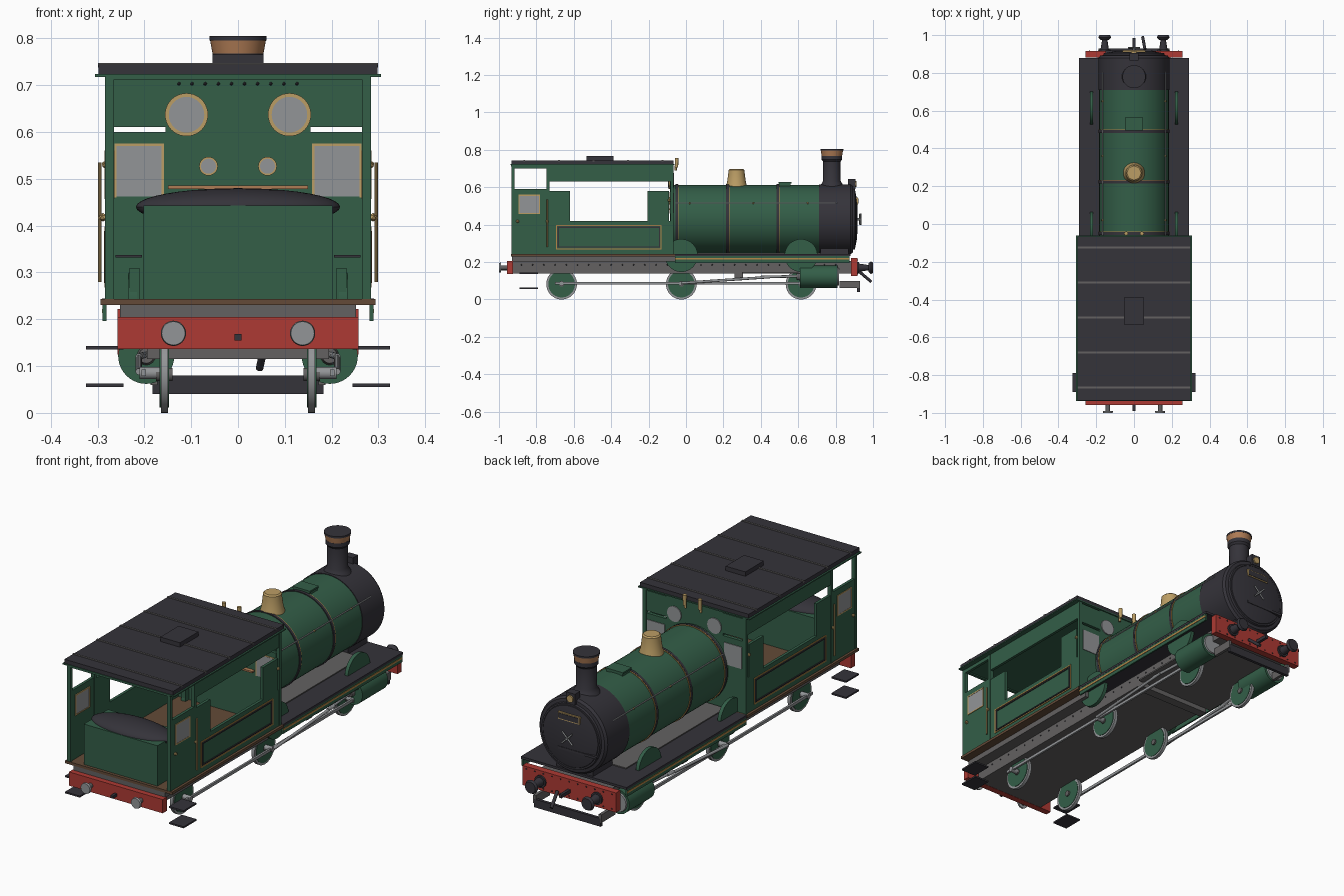
import bpy, bmesh, math
from mathutils import Vector, Matrix

def mat(name, r, g, b):
    m = bpy.data.materials.new(name)
    m.diffuse_color = (r, g, b, 1)
    return m

GREEN = mat("engine_green", .033, .112, .064)
BLACK = mat("soot_black", .035, .033, .042)
RED = mat("beam_red", .42, .042, .033)
BRASS = mat("brass", .5, .34, .13)
COPPER = mat("copper", .43, .2, .09)
LINING = mat("lining_orange", .47, .25, .065)
WOOD = mat("floor_brown", .125, .068, .038)
STEEL = mat("frame_grey", .125, .12, .12)
BRIGHT = mat("bright_grey", .29, .3, .31)

def finish(name, bm, m, mirror=False):
    me = bpy.data.meshes.new(name)
    bm.to_mesh(me)
    bm.free()
    me.materials.append(m)
    for p in me.polygons:
        p.use_smooth = True
    me.set_sharp_from_angle(angle=math.radians(35))
    ob = bpy.data.objects.new(name, me)
    bpy.context.collection.objects.link(ob)
    if mirror:
        ob.modifiers.new("mirror", 'MIRROR')
    return ob

def boxes(name, m, dims, mirror=False):
    bm = bmesh.new()
    for x0, x1, y0, y1, z0, z1 in dims:
        bmesh.ops.create_cube(bm, size=1, matrix=Matrix.Translation(((x0+x1)/2, (y0+y1)/2, (z0+z1)/2))
                              @ Matrix.Diagonal((x1-x0, y1-y0, z1-z0, 1)))
    return finish(name, bm, m, mirror)

def rods(name, m, items, mirror=False, seg=32):
    # each item: start, end, start radius, end radius
    bm = bmesh.new()
    for a, b, r0, r1 in items:
        a, b = Vector(a), Vector(b)
        d = b - a
        M = Matrix.Translation((a+b)/2) @ Vector((0, 0, 1)).rotation_difference(d).to_matrix().to_4x4()
        bmesh.ops.create_cone(bm, cap_ends=True, segments=seg, radius1=r0, radius2=r1, depth=d.length, matrix=M)
    return finish(name, bm, m, mirror)

def lathe(name, m, prof, origin, axis='Z', seg=48):
    bm = bmesh.new()
    vs = [bm.verts.new((r, 0, h)) for r, h in prof]
    es = [bm.edges.new(p) for p in zip(vs, vs[1:])]
    bmesh.ops.spin(bm, geom=vs+es, axis=(0, 0, 1), cent=(0, 0, 0), angle=2*math.pi, steps=seg)
    bmesh.ops.remove_doubles(bm, verts=bm.verts, dist=1e-5)
    bmesh.ops.recalc_face_normals(bm, faces=bm.faces)
    M = Matrix.Rotation(-math.pi/2, 4, 'X') if axis == 'Y' else Matrix()
    bmesh.ops.transform(bm, matrix=Matrix.Translation(origin) @ M, verts=bm.verts)
    return finish(name, bm, m)

def dots(name, m, pts, r, mirror=False):
    bm = bmesh.new()
    for p in pts:
        bmesh.ops.create_icosphere(bm, subdivisions=1, radius=r, matrix=Matrix.Translation(p))
    return finish(name, bm, m, mirror)

def outline(x0, x1, y0, y1, z0, z1, t):
    # four bars round a rectangle standing in the yz plane
    return [(x0, x1, y0, y1, z0, z0+t), (x0, x1, y0, y1, z1-t, z1),
            (x0, x1, y0, y0+t, z0, z1), (x0, x1, y1-t, y1, z0, z1)]

# ---- underframe
boxes("main_frame", STEEL, [(-.194, .194, -.925, .882, .138, .205)])
boxes("cab_base", STEEL, [(-.252, .252, -.93, -.06, .203, .23)])
boxes("frame_cross_member", STEEL, [(-.194, .194, .26, .305, .115, .14)])
boxes("cab_floor", WOOD, [(-.294, .294, -.935, -.06, .23, .243)])
boxes("running_board", BLACK, [(-.29, .29, -.06, .88, .232, .244)])
boxes("boiler_tray", STEEL, [(-.175, .175, -.06, .72, .24, .249)])
boxes("valance", GREEN, [(.281, .289, -.06, .875, .196, .232)], True)
boxes("valance_line", LINING, [(.288, .291, -.06, .875, .213, .222)], True)
dots("frame_rivets", BLACK, [(.194, -.88+.06*i, .185) for i in range(29)], .004, True)

# ---- buffer beams, buffers, couplings
boxes("rear_beam", RED, [(-.257, .257, -.957, -.925, .137, .205)])
boxes("front_beam", RED, [(-.257, .257, .882, .916, .125, .222)])
dots("beam_rivets", BLACK, [(x*.047, .916, z) for x in range(-5, 6) for z in (.137, .21)], .004)
rods("rear_buffer_heads", BRIGHT, [((.138, -.99, .17), (.138, -1, .17), .027, .025)], True)
rods("rear_buffer_stems", STEEL, [((.138, -.95, .17), (.138, -.99, .17), .012, .012)], True)
rods("front_buffers", BLACK, [((.155, .915, .17), (.155, .925, .17), .03, .03),
                              ((.155, .925, .17), (.155, .975, .17), .022, .014),
                              ((.155, .975, .17), (.155, .988, .17), .022, .034),
                              ((.155, .988, .17), (.155, 1, .17), .034, .028)], True)
boxes("coupling_hooks", BLACK, [(-.007, .007, -.99, -.955, .155, .168), (-.007, .007, .915, .985, .155, .172)])
rods("coupling_link", BLACK, [((.058, .925, .15), (.046, .99, .095), .008, .008)], seg=12)
boxes("guard_bar", BLACK, [(-.183, .183, .915, .93, .04, .08)])
boxes("guard_bar_arms", STEEL, [(.172, .187, .82, .93, .06, .1)], True)

# ---- wheels and motion
AX = (-.665, -.025, .615)
rods("tyres", BRIGHT, [((.149, y, .082), (.165, y, .082), .082, .082) for y in AX], True, 40)
rods("wheel_discs", GREEN, [((.147, y, .082), (.168, y, .082), .071, .071) for y in AX], True, 40)
rods("wheel_hubs", STEEL, [((.14, y, .082), (.175, y, .082), .014, .014) for y in AX], True, 20)
rods("crank_pins", BRIGHT, [((.165, y, .085), (.21, y, .085), .013, .013) for y in AX], True, 20)
boxes("coupling_rod", BRIGHT, [(.196, .206, -.7, .64, .079, .093)], True)
rods("main_rod", BRIGHT, [((.212, -.025, .088), (.212, .45, .12), .007, .007),
                          ((.212, .4, .12), (.196, .62, .125), .007, .007)], True, 12)
boxes("slide_bars", STEEL, [(.195, .222, .3, .62, .14, .147)], True)
rods("cylinders", GREEN, [((.196, .61, .122), (.196, .81, .122), .06, .06)], True, 40)
rods("cylinder_front_cover", BRIGHT, [((.196, .805, .122), (.196, .817, .122), .05, .046)], True)
rods("cylinder_gland", STEEL, [((.196, .59, .122), (.196, .612, .122), .016, .02)], True)
rods("splashers", GREEN, [((.216, y, .235), (.234, y, .235), .088, .088) for y in AX[1:]], True, 48)
boxes("cab_steps", BLACK, [(.245, .325, -.89, -.79, z, z+.008) for z in (.055, .135)], True)

# ---- boiler and smokebox
CZ = .429
lathe("boiler", GREEN, [(0, 0), (.184, 0), (.184, .78), (0, .78)], (0, -.07, CZ), 'Y', 64)
for i, y in enumerate((-.05, .222, .49)):
    lathe(f"boiler_band_{i}", BLACK, [(.18, -.007), (.188, -.007), (.188, .007), (.18, .007)], (0, y, CZ), 'Y', 64)
    lathe(f"band_line_{i}", LINING, [(.18, .007), (.187, .007), (.187, .011), (.18, .011)], (0, y, CZ), 'Y', 64)
lathe("smokebox", BLACK, [(0, 0), (.187, 0), (.187, .17), (.178, .182), (.155, .185), (.15, .195), (.1, .205), (0, .208)],
      (0, .71, CZ), 'Y', 64)
lathe("door_rim", BLACK, [(.148, .18), (.152, .194), (.16, .194), (.164, .18)], (0, .71, CZ), 'Y', 64)
boxes("smokebox_saddle", BLACK, [(-.1, .1, .72, .87, .24, .29)])
boxes("door_hinge", BLACK, [(-.15, .06, .9, .918, .36, .372)])
rods("door_handle", BRIGHT, [((0, .9, CZ), (0, .938, CZ), .006, .006), ((-.028, .93, CZ-.028), (.028, .93, CZ+.028), .004, .004),
                             ((-.028, .934, CZ+.028), (.028, .934, CZ-.028), .004, .004)], seg=12)
boxes("number_plate", BRASS, [(-.06, .06, .9, .919, .508, .544)])
boxes("number_plate_field", BLACK, [(-.055, .055, .905, .921, .513, .539)])
boxes("lamp", BLACK, [(-.024, .024, .865, .905, .59, .645)])
rods("lamp_lens", BRASS, [((0, .9, .617), (0, .912, .617), .017, .017)], seg=24)
rods("handrails", BRIGHT, [((.166, -.06, .515), (.166, .8, .515), .003, .003),
                           ((.166, .8, .515), (.125, .893, .515), .003, .003)], True, 10)
dots("handrail_knobs", BRASS, [(.167, y, .515) for y in (.02, .36, .65)], .006, True)

# ---- boiler fittings
lathe("chimney", BLACK, [(0, 0), (.068, 0), (.056, .02), (.047, .035), (.047, .14), (.055, .15), (.055, .17), (0, .17)], (0, .78, .598))
lathe("chimney_cap", COPPER, [(.04, 0), (.053, 0), (.06, .038), (.05, .038)], (0, .78, .76))
lathe("chimney_rim", BLACK, [(0, 0), (.061, 0), (.061, .009), (0, .009)], (0, .78, .796))
lathe("dome", BRASS, [(.062, -.02), (.056, .01), (.05, .03), (.044, .075), (.043, .094), (.036, .1), (0, .1)], (0, .27, .598))
boxes("filler_box", GREEN, [(-.044, .044, .498, .56, .59, .622)])
boxes("filler_lid", GREEN, [(-.048, .048, .494, .564, .62, .628)])
rods("whistles", BRASS, [((.042, -.055, .69), (.042, -.055, .715), .006, .006),
                         ((.042, -.05, .705), (.042, -.05, .757), .008, .01)], True, 16)

# ---- cab sides: lower panels, uprights, header
X0, X1 = .268, .282
boxes("cab_sides", GREEN, [(X0, X1, -.93, -.735, .243, .59), (X0, X1, -.735, -.07, .243, .42),
                           (X0, X1, -.735, -.62, .42, .58), (X0, X1, -.205, -.09, .42, .58),
                           (X0, X1, -.735, -.07, .632, .72), (X0, X1, -.93, -.735, .7, .72)], True)
boxes("cab_posts", GREEN, [(.265, .284, y-.008, y+.008, .243, .72) for y in (-.925, -.737, -.074)], True)
boxes("rear_header", GREEN, [(-.282, .282, -.935, -.92, .712, .722)])
boxes("side_panel_trim", LINING, outline(.281, .285, -.695, -.13, .268, .398, .005), True)
boxes("side_panel_bead", BLACK, outline(.281, .286, -.686, -.139, .277, .389, .006), True)
boxes("door_pane", BRIGHT, [(X0-.002, X1+.002, -.89, -.785, .462, .555)], True)
boxes("door_pane_frame", BRASS, outline(X0-.004, X1+.003, -.895, -.78, .457, .56, .006), True)
rods("cab_grab_rail", BRASS, [((.295, -.742, .28), (.295, -.742, .535), .004, .004)], True, 10)
dots("cab_knobs", BRASS, [(.288, -.9, .418), (.29, -.742, .418), (.283, -.09, .53)], .009, True)

# ---- cab front wall with spectacle windows and gauges
boxes("cab_front_wall", GREEN, [(-.155, .155, -.085, -.068, .243, .72)])
boxes("cab_front_wings", GREEN, [(.155, .268, -.085, -.068, .243, .6), (.155, .268, -.085, -.068, .611, .712)], True)
boxes("front_wall_pane", BRIGHT, [(.163, .26, -.088, -.065, .462, .57)], True)
boxes("front_wall_pane_frame", BRASS, [(.16, .263, -.087, -.08, .57, .575), (.158, .163, -.087, -.08, .46, .575),
                                       (.26, .264, -.087, -.08, .46, .575)], True)
rods("spectacle_rims", BRASS, [((.11, -.094, .637), (.11, -.075, .637), .046, .046)], True, 40)
rods("spectacle_panes", BRIGHT, [((.11, -.096, .637), (.11, -.063, .637), .038, .038)], True, 40)
rods("gauge_rims", BRASS, [((.063, -.1, .527), (.063, -.08, .527), .02, .02)], True, 24)
rods("gauge_faces", BRIGHT, [((.063, -.102, .527), (.063, -.08, .527), .016, .016)], True, 24)
dots("wall_rivets", BLACK, [(-.126+.028*i, -.086, .703) for i in range(10)], .004)
boxes("backhead_shelf", COPPER, [(-.15, .15, -.105, -.085, .478, .486)])

# ---- cab interior: bunker, coal, ledges
boxes("bunker", GREEN, [(-.202, .202, -.92, -.73, .243, .443)])
bm = bmesh.new()
bmesh.ops.create_uvsphere(bm, u_segments=40, v_segments=20, radius=1,
                          matrix=Matrix.Translation((0, -.825, .44)) @ Matrix.Diagonal((.218, .093, .04, 1)))
finish("coal_heap", bm, BLACK)
boxes("wall_ledges", BLACK, [(.205, .262, -.11, -.085, .332, .337)], True)
boxes("ledge_brackets", GREEN, [(.21, .232, -.11, -.085, .243, .31)], True)

# ---- roof
boxes("roof_edge", GREEN, [(-.306, .306, -.938, -.062, .718, .724)])
boxes("roof", BLACK, [(-.298, .298, -.934, -.066, .724, .744)])
boxes("roof_ribs", STEEL, [(-.299, .299, y-.005, y+.005, .738, .747) for y in (-.125, -.31, -.495, -.68, -.865)])
boxes("roof_hatch", BLACK, [(-.054, .054, -.532, -.388, .744, .766)])
